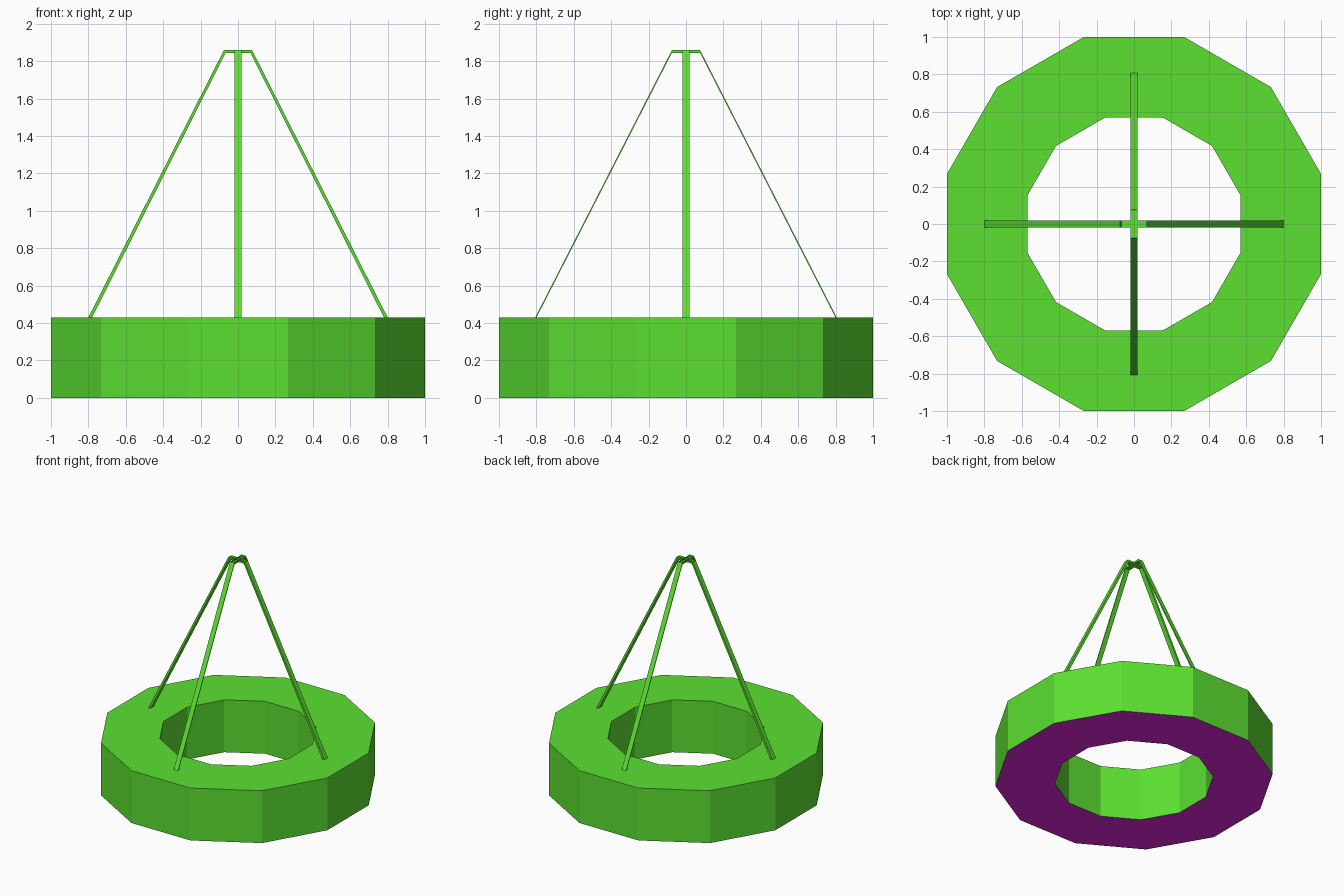
import bpy, bmesh, math
from mathutils import Matrix

cube = bpy.data.objects.get("Cube")
if cube:
    bpy.data.objects.remove(cube, do_unlink=True)


def material(name, rgb):
    m = bpy.data.materials.new(name)
    m.use_nodes = True
    m.diffuse_color = (*rgb, 1)
    m.node_tree.nodes["Principled BSDF"].inputs["Base Color"].default_value = (*rgb, 1)
    return m


green = material("bright green", (0.105, 0.745, 0.031))
magenta = material("magenta", (0.877, 0.02, 0.84))


def finish(bm, name, materials):
    bmesh.ops.recalc_face_normals(bm, faces=bm.faces)
    mesh = bpy.data.meshes.new(name)
    bm.to_mesh(mesh)
    bm.free()
    for m in materials:
        mesh.materials.append(m)
    obj = bpy.data.objects.new(name, mesh)
    bpy.context.collection.objects.link(obj)
    return obj


# Twelve-sided ring with flats facing the axes and a magenta underside
SIDES, HEIGHT = 12, 0.43
OUTER, INNER = 1.0, 0.57


def loop(bm, apothem, z):
    r = apothem / math.cos(math.pi / SIDES)
    angles = [(i + 0.5) * math.tau / SIDES for i in range(SIDES)]
    return [bm.verts.new((r * math.cos(a), r * math.sin(a), z)) for a in angles]


bm = bmesh.new()
loops = [loop(bm, OUTER, 0), loop(bm, OUTER, HEIGHT),
         loop(bm, INNER, HEIGHT), loop(bm, INNER, 0)]
for k in range(4):
    a, b = loops[k], loops[(k + 1) % 4]
    for i in range(SIDES):
        j = (i + 1) % SIDES
        face = bm.faces.new((a[i], a[j], b[j], b[i]))
        face.material_index = int(k == 3)
finish(bm, "ring", [green, magenta])


# Hanging straps: a bent band running up, across the top and down again
def strap(name, half, turn, width=0.04):
    bm = bmesh.new()
    outline = half + [(-x, z) for x, z in reversed(half)]
    n = len(outline)
    front, back = [[bm.verts.new((x, y, z)) for x, z in outline]
                   for y in (-width / 2, width / 2)]
    for i in range(n):
        j = (i + 1) % n
        bm.faces.new((front[i], front[j], back[j], back[i]))
    # each side is a chain of quads between the outer and inner outline
    for side in (front, back):
        outer = [side[0], side[1], side[-2], side[-1]]
        inner = [side[3], side[2], side[-3], side[-4]]
        for i in range(3):
            bm.faces.new((outer[i], outer[i + 1], inner[i + 1], inner[i]))
    # remove the bridging face between the two inner feet
    feet = {front[3], front[4], back[3], back[4]}
    bmesh.ops.delete(bm, geom=[f for f in bm.faces if set(f.verts) == feet],
                     context="FACES_ONLY")
    # close the soles and the underside of the top
    for a, b in ((0, 3), (-1, -4)):
        if not bm.faces.get((front[a], front[b], back[b], back[a])):
            bm.faces.new((front[a], front[b], back[b], back[a]))
    for a, b in ((2, -3),):
        bm.faces.new((front[a], front[b], back[b], back[a]))
    # drop the face joining the two outer feet
    ends = {front[0], front[-1], back[0], back[-1]}
    bmesh.ops.delete(bm, geom=[f for f in bm.faces if set(f.verts) == ends],
                     context="FACES_ONLY")
    bmesh.ops.rotate(bm, verts=bm.verts, matrix=Matrix.Rotation(turn, 3, "Z"))
    finish(bm, name, [green])


TOP, UNDER = 1.86, 1.845
strap("side_strap", [(0.80, HEIGHT), (0.075, TOP), (0.066, UNDER), (0.78, HEIGHT)], 0)
strap("front_back_strap", [(0.806, HEIGHT), (0.075, TOP), (0.075, UNDER), (0.799, HEIGHT)],
      math.pi / 2)
